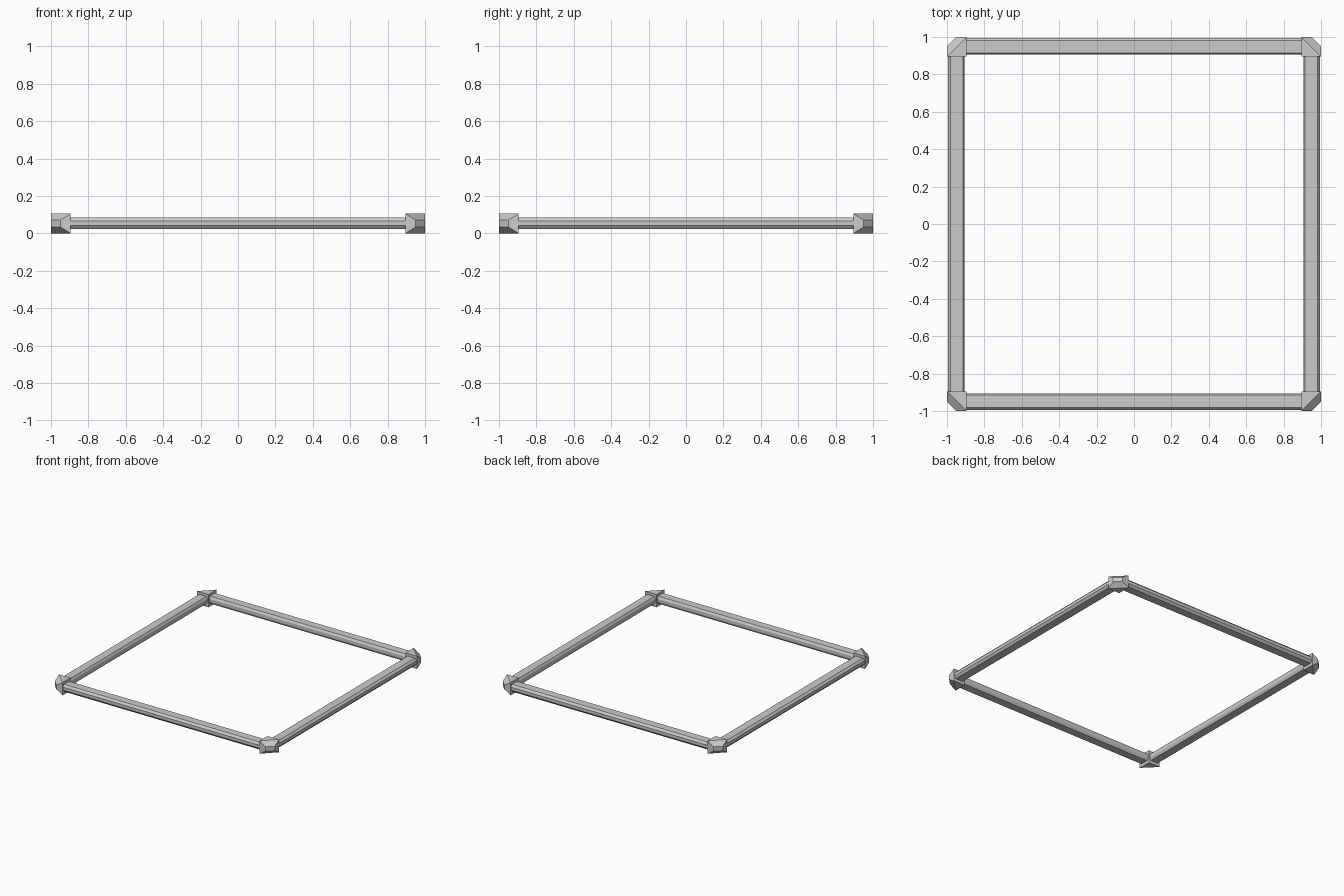
import bpy, bmesh, math
from mathutils import Vector, Matrix

if "Cube" in bpy.data.objects:
    bpy.data.objects.remove(bpy.data.objects["Cube"])


def finish(name, bm, angle):
    bmesh.ops.transform(bm, matrix=Matrix.Rotation(angle, 4, 'Z'), verts=bm.verts)
    bmesh.ops.recalc_face_normals(bm, faces=bm.faces)
    mesh = bpy.data.meshes.new(name)
    bm.to_mesh(mesh)
    bm.free()
    obj = bpy.data.objects.new(name, mesh)
    bpy.context.collection.objects.link(obj)


# Flattened octagonal rail section: (distance from centre, height)
RAIL = [(0.905, 0.042), (0.915, 0.024), (0.980, 0.024), (0.995, 0.042),
        (0.995, 0.067), (0.980, 0.084), (0.915, 0.084), (0.905, 0.067)]


def rail(name, angle):
    bm = bmesh.new()
    face = bm.faces.new([bm.verts.new((-0.92, -d, z)) for d, z in RAIL])
    ext = bmesh.ops.extrude_face_region(bm, geom=[face], use_keep_orig=True)
    moved = [v for v in ext["geom"] if isinstance(v, bmesh.types.BMVert)]
    bmesh.ops.translate(bm, vec=(1.84, 0, 0), verts=moved)
    finish(name, bm, angle)


# Corner block with its outer edge and outer top and bottom corners cut off
def corner(name, angle):
    bm = bmesh.new()
    bmesh.ops.create_cube(bm, size=1)
    bmesh.ops.scale(bm, vec=(0.105, 0.105, 0.105), verts=bm.verts)
    bmesh.ops.translate(bm, vec=(0.9475, 0.9475, 0.0525), verts=bm.verts)
    cuts = [((1.0, 0.95, 0.05), (1, 1, 0)),
            ((1.0, 0.895, 0.105), (1, 1, 1.6)),
            ((1.0, 0.895, 0.0), (1, 1, -1.6))]
    for co, no in cuts:
        cut = bmesh.ops.bisect_plane(
            bm, geom=bm.verts[:] + bm.edges[:] + bm.faces[:],
            plane_co=Vector(co), plane_no=Vector(no).normalized(), clear_outer=True)
        edges = [e for e in cut["geom_cut"] if isinstance(e, bmesh.types.BMEdge)]
        bmesh.ops.contextual_create(bm, geom=edges)
    finish(name, bm, angle)


# Four rails and four corner blocks around the square
for i, side in enumerate(("front", "right", "back", "left")):
    rail(side + "_rail", i * math.pi / 2)
for i, place in enumerate(("back_right", "back_left", "front_left", "front_right")):
    corner(place + "_corner", i * math.pi / 2)
